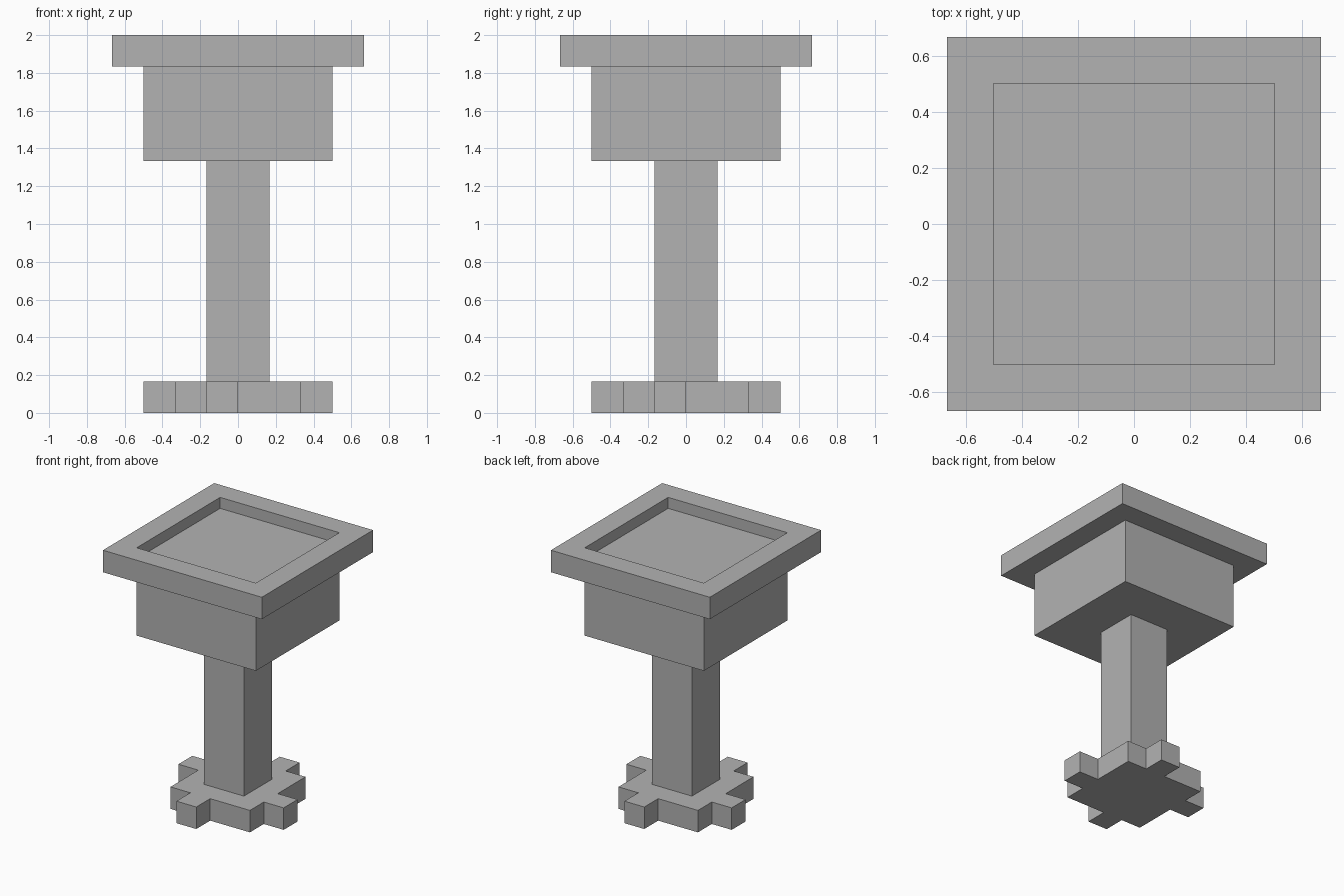
import bpy
import bmesh
from mathutils import Matrix, Vector

U = 1 / 6  # modelling unit: every edge sits on this grid

cube = bpy.data.objects.get("Cube")
if cube:
    bpy.data.objects.remove(cube, do_unlink=True)

stone = bpy.data.materials.new("grey stone")
stone.use_nodes = True
stone.diffuse_color = (0.448, 0.448, 0.448, 1)
stone.node_tree.nodes["Principled BSDF"].inputs["Base Color"].default_value = stone.diffuse_color


def finish(name, bm):
    bmesh.ops.recalc_face_normals(bm, faces=bm.faces)
    mesh = bpy.data.meshes.new(name)
    bm.to_mesh(mesh)
    bm.free()
    mesh.materials.append(stone)
    obj = bpy.data.objects.new(name, mesh)
    bpy.context.collection.objects.link(obj)
    return obj


def prism(outline, bottom, top):
    """Extrude a flat outline upwards; returns the mesh and its top face."""
    bm = bmesh.new()
    face = bm.faces.new([bm.verts.new((x * U, y * U, bottom * U)) for x, y in outline])
    result = bmesh.ops.extrude_face_region(bm, geom=[face], use_keep_orig=True)
    verts = [g for g in result["geom"] if isinstance(g, bmesh.types.BMVert)]
    bmesh.ops.translate(bm, verts=verts, vec=(0, 0, (top - bottom) * U))
    lid = next(g for g in result["geom"] if isinstance(g, bmesh.types.BMFace))
    return bm, lid


def square(half):
    return [(-half, -half), (half, -half), (half, half), (-half, half)]


# Foot: a square with one off-centre tab on each side, repeated by quarter turns
side = [(-2, -2), (-1, -2), (-1, -3), (0, -3), (0, -2)]
outline = []
for turn in range(4):
    rot = Matrix.Rotation(turn * 1.5707963, 2)
    outline += [tuple(rot @ Vector(p)) for p in side]
finish("foot", prism(outline, 0, 1)[0])

# Square column and the block it carries
finish("column", prism(square(1), 1, 8)[0])
finish("block", prism(square(3), 8, 11)[0])

# Top slab with a shallow square recess
bm, lid = prism(square(4), 11, 12)
bm.normal_update()
bmesh.ops.inset_region(bm, faces=[lid], thickness=U, use_even_offset=True)
bmesh.ops.translate(bm, verts=lid.verts, vec=(0, 0, 0))
floor = bmesh.ops.extrude_discrete_faces(bm, faces=[lid])["faces"][0]
bmesh.ops.translate(bm, verts=floor.verts, vec=(0, 0, -U / 2))
finish("top_slab", bm)
